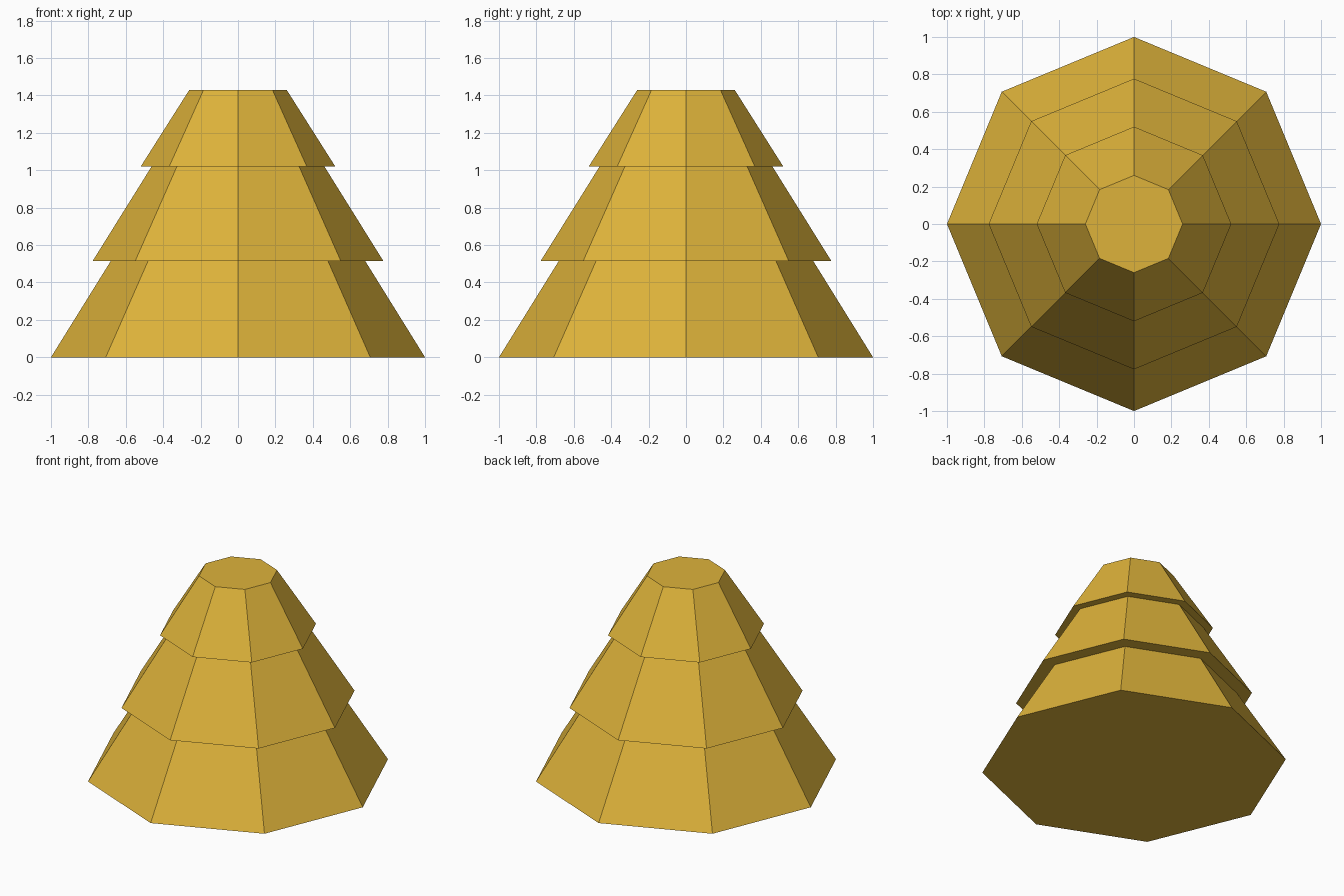
import bpy
import math

SIDES = 8
OVERLAP = 0.03  # how far each tier's top tucks up inside the tier above

cube = bpy.data.objects.get("Cube")
if cube:
    bpy.data.objects.remove(cube, do_unlink=True)

# Golden yellow, used throughout
gold = bpy.data.materials.new("golden_yellow")
gold.use_nodes = True
colour = (0.73, 0.45, 0.043, 1)
gold.diffuse_color = colour
gold.node_tree.nodes["Principled BSDF"].inputs["Base Color"].default_value = colour


def tier(name, z0, z1, r0, r1, tuck):
    """Flat-shaded octagonal frustum; its slope continues by tuck."""
    r_top = r1 + (r1 - r0) / (z1 - z0) * tuck
    height = z1 - z0 + tuck
    bpy.ops.mesh.primitive_cone_add(
        vertices=SIDES, radius1=r0, radius2=r_top, depth=height,
        end_fill_type='NGON', location=(0, 0, z0 + height / 2))
    obj = bpy.context.object
    obj.name = name
    obj.data.materials.append(gold)
    return obj


# Three stacked tiers, each overhanging the one below
tier("bottom_tier", 0, 0.515, 1.0, 0.68, OVERLAP)
tier("middle_tier", 0.515, 1.02, 0.777, 0.462, OVERLAP)
tier("top_tier", 1.02, 1.43, 0.52, 0.26, 0)
